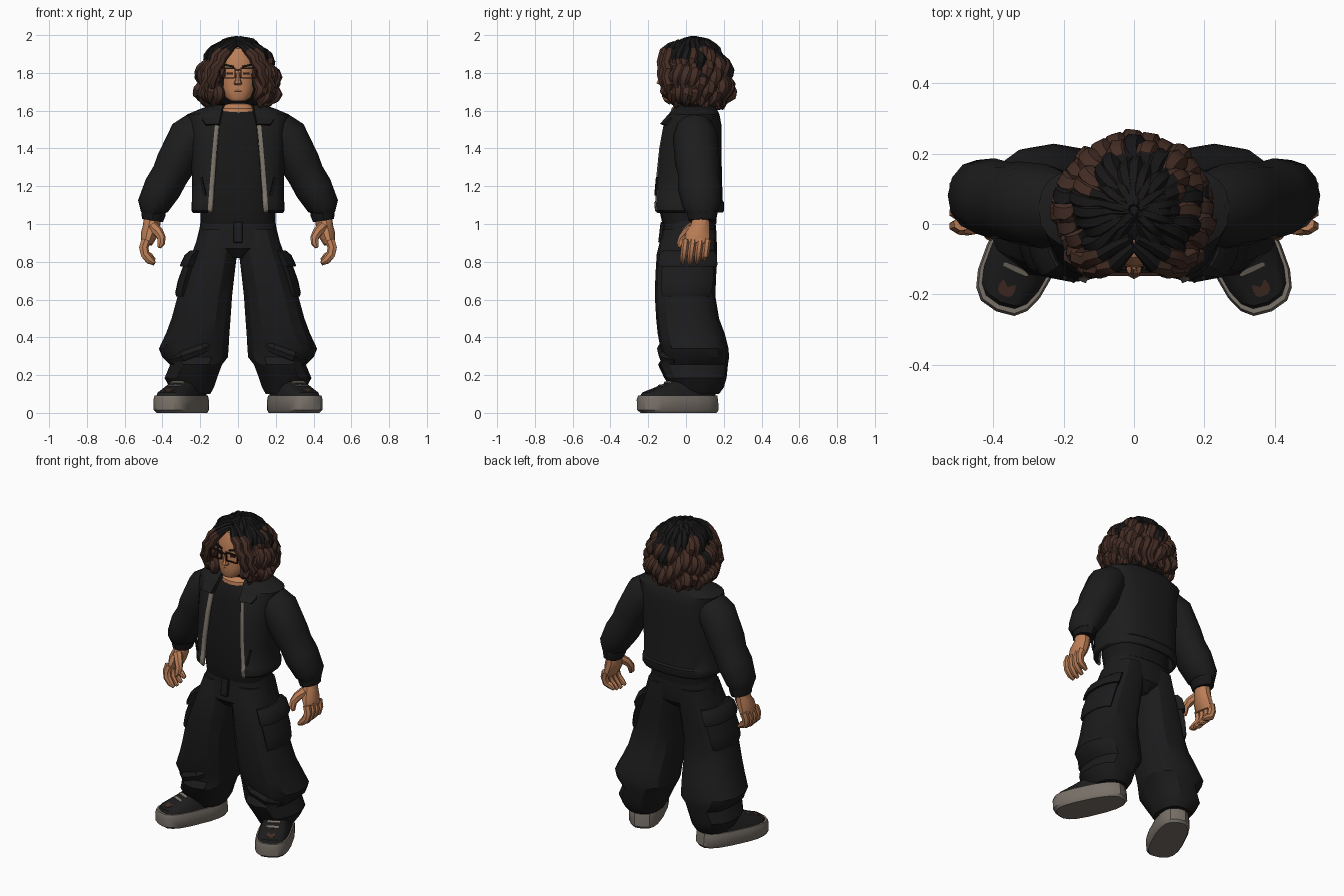
import bpy, bmesh, math, random
from mathutils import Vector, Matrix, Euler

if "Cube" in bpy.data.objects:
    bpy.data.objects.remove(bpy.data.objects["Cube"])

random.seed(4)
MATS = {}


def material(name, r, g, b):
    m = bpy.data.materials.new(name)
    m.diffuse_color = (r, g, b, 1)
    m.use_nodes = True
    m.node_tree.nodes["Principled BSDF"].inputs["Base Color"].default_value = m.diffuse_color
    MATS[name] = m


material("jacket black", .012, .012, .012)
material("shirt black", .009, .009, .009)
material("trouser black", .011, .011, .012)
material("hair black", .009, .008, .008)
material("hair brown", .058, .026, .018)
material("skin", .50, .21, .095)
material("lip brown", .36, .14, .065)
material("sole grey", .19, .165, .14)
material("zip grey", .20, .17, .14)
material("frame brown", .03, .012, .008)


def finish(name, bm, mats, mirror=False, angle=35, rule=None):
    bmesh.ops.recalc_face_normals(bm, faces=bm.faces)
    me = bpy.data.meshes.new(name)
    for m in ([mats] if isinstance(mats, str) else mats):
        me.materials.append(MATS[m])
    if rule:
        for f in bm.faces:
            f.material_index = rule(f.calc_center_median())
    for f in bm.faces:
        f.smooth = True
    bm.to_mesh(me)
    bm.free()
    me.set_sharp_from_angle(angle=math.radians(angle))
    ob = bpy.data.objects.new(name, me)
    bpy.context.collection.objects.link(ob)
    if mirror:
        ob.modifiers.new("mirror", 'MIRROR').use_mirror_merge = False
    return ob


def loft(name, rings, mats, closed=True, **kw):
    """Skin a list of equal point rings; closed rings get end caps."""
    bm = bmesh.new()
    vs = [[bm.verts.new(p) for p in r] for r in rings]
    n = len(rings[0])
    for a, b in zip(vs, vs[1:]):
        for i in range(n if closed else n - 1):
            j = (i + 1) % n
            bm.faces.new((a[i], a[j], b[j], b[i]))
    if closed:
        bm.faces.new(vs[0])
        bm.faces.new(vs[-1])
    return finish(name, bm, mats, **kw)


def spow(v, p):
    return math.copysign(abs(v) ** p, v)


def ring(cx, cy, z, rx, ry, n=16, p=.8, angs=None):
    angs = angs or [math.tau * i / n for i in range(n)]
    return [Vector((cx + rx * spow(math.sin(a), p), cy - ry * spow(math.cos(a), p), z)) for a in angs]


def tube_rings(path, radii, side=Vector((0, 1, 0)), n=8):
    """Rings square to a path; radii are (across, along side)."""
    path = [Vector(p) for p in path]
    out = []
    for i, c in enumerate(path):
        t = (path[min(i + 1, len(path) - 1)] - path[max(i - 1, 0)]).normalized()
        u = side.cross(t).normalized()
        v = t.cross(u)
        a, b = radii[i]
        out.append([c + u * a * math.cos(k * math.tau / n) + v * b * math.sin(k * math.tau / n)
                    for k in range(n)])
    return out


def box(name, c, size, mat, rot=(0, 0, 0), mirror=False, bevel=0):
    bm = bmesh.new()
    m = Matrix.Translation(c) @ Euler(rot).to_matrix().to_4x4() @ Matrix.Diagonal((*size, 1))
    bmesh.ops.create_cube(bm, size=1, matrix=m)
    if bevel:
        bmesh.ops.bevel(bm, geom=bm.edges[:], offset=bevel, segments=1, affect='EDGES')
    return finish(name, bm, mat, mirror)


# Head, neck and face
loft("head", [ring(0, cy, z, rx, ry, 16, .9) for cy, z, rx, ry in (
    (-.08, 1.652, .04, .035), (-.055, 1.67, .068, .07), (-.03, 1.715, .09, .095), (-.01, 1.76, .1, .115),
    (0, 1.81, .105, .125), (.01, 1.88, .105, .13), (.01, 1.93, .085, .105), (.01, 1.955, .03, .04))], "skin")
loft("neck", [ring(0, y, z, rx, ry) for y, z, rx, ry in (
    (.005, 1.56, .1, .09), (.005, 1.612, .09, .082), (.01, 1.635, .066, .064), (.015, 1.72, .06, .058))], "skin")
loft("nose", [ring(0, cy, z, rx, ry, 8, 1) for cy, z, rx, ry in (
    (-.115, 1.735, .018, .02), (-.125, 1.745, .022, .032), (-.122, 1.765, .014, .024), (-.115, 1.82, .009, .014))], "skin")
loft("lips", [ring(0, -.105, z, rx, ry, 10, 1) for z, rx, ry in (
    (1.695, .02, .012), (1.703, .032, .022), (1.709, .036, .018), (1.715, .03, .021), (1.722, .015, .012))], "lip brown")
box("eye", (.045, -.117, 1.797), (.03, .008, .012), "frame brown", (0, 0, .3), True)
box("eyebrow", (.048, -.12, 1.838), (.05, .009, .01), "hair black", (0, -.2, .3), True)

# Glasses: bars of two rectangular frames, bridge and temples
for nm, c, s in (("top", (.055, -.142, 1.824), (.082, .01, .007)), ("bottom", (.055, -.142, 1.774), (.074, .01, .005)),
                 ("inner", (.017, -.142, 1.798), (.005, .01, .05)), ("outer", (.094, -.142, 1.798), (.006, .01, .05)),
                 ("bridge", (.005, -.145, 1.815), (.02, .008, .006)), ("temple", (.1, -.075, 1.82), (.006, .14, .007))):
    box("glasses_" + nm, c, s, "frame brown", mirror=True)

# Hair: dark cap and a fan of curly locks
loft("hair_cap", [ring(0, .045, 1.79 + .197 * math.sin(a), .17 * math.cos(a), .158 * math.cos(a), 18, 1)
                  for a in (math.radians(d) for d in range(-80, 85, 16))], "hair black", angle=60)
PROFILE = [(.012, 1.978), (.075, 1.962), (.125, 1.915), (.162, 1.86), (.18, 1.80), (.192, 1.74), (.192, 1.68), (.165, 1.62)]


def lock(k, s, scale, drop):
    steps, path, rad = 22, [], []
    ph, freq = random.uniform(0, 6.28), random.uniform(20, 25)
    for i in range(steps + 1):
        t = i / steps
        f = t * (len(PROFILE) - 1)
        j = min(int(f), len(PROFILE) - 2)
        r, z = (PROFILE[j][q] + (PROFILE[j + 1][q] - PROFILE[j][q]) * (f - j) for q in (0, 1))
        w = min(1, t * 2.2)
        r = r * scale + .013 * w * math.sin(freq * t + ph)
        az = s - math.copysign(.36, s) * max(0, 1 - abs(s) / 2) * (1 - min(1, 2 * t))
        az += .06 * w * math.cos(freq * t + ph)
        z -= drop * t * t
        path.append((r * math.sin(az), .04 - .93 * r * math.cos(az), z))
        q = (.016 + .017 * min(1, t * 2)) * (1 + .18 * math.sin(freq * t + ph + 1))
        q *= 1 if t < .85 else 1 - (t - .85) * 4.5
        rad.append((q, q))
    cut = random.uniform(1.86, 1.94) if k % 6 else 1.78
    loft(f"hair_lock_{k}", tube_rings(path, rad, Vector((math.cos(s), math.sin(s), 0)), 7),
         ["hair black", "hair brown"], angle=40, rule=lambda c: int(c.z < cut))


N = 23
for k in range(N):
    s = .66 + (math.tau - 1.32) * k / (N - 1)
    s = s if s <= math.pi else s - math.tau
    lock(k + 1, s, random.uniform(.95, 1.04), -.03 + .035 * abs(s) / math.pi + random.uniform(-.012, .012))
for k in range(14):  # under layer fills the gaps
    s = (1 if k % 2 else -1) * (.85 + 2.2 * (k // 2) / 6)
    lock(N + 1 + k, s, .86, random.uniform(-.02, .02))
# Parted fringe
for k, pts in enumerate((
        ((.0, -.06, 1.955), (.03, -.088, 1.94), (.055, -.115, 1.915), (.085, -.118, 1.885), (.092, -.13, 1.855), (.12, -.122, 1.825),
         (.122, -.13, 1.79), (.14, -.118, 1.755), (.135, -.12, 1.715)),
        ((.01, -.04, 1.965), (.05, -.06, 1.945), (.09, -.085, 1.915), (.118, -.092, 1.885), (.13, -.105, 1.85), (.155, -.092, 1.815),
         (.155, -.105, 1.775), (.175, -.09, 1.735), (.165, -.095, 1.69)))):
    rad = [(q, q) for q in (.014, .02, .025, .03, .026, .03, .025, .028, .01)]
    loft(f"hair_fringe_{k}", tube_rings(pts, rad, n=7), ["hair black", "hair brown"], mirror=True, angle=40,
         rule=lambda c: int(c.z < 1.925))

# Shirt
loft("shirt", [ring(0, (a + b) / 2, z, rx, (b - a) / 2, 20) for z, rx, a, b in (
    (1.0, .197, -.125, .16), (1.07, .2, -.14, .165), (1.3, .2, -.13, .15), (1.5, .19, -.11, .14),
    (1.575, .13, -.09, .12), (1.603, .09, -.073, .1))], "shirt black")


# Open jacket body with zip strips along the opening
def jacket_ring(z, rx, yf, yb, x0, n=22, p=.75):
    a0, a1 = (math.asin((x / rx) ** (1 / p)) for x in (x0, x0 + .02))
    angs = [a0] + [a1 + (math.tau - 2 * a1) * i / n for i in range(n + 1)] + [math.tau - a0]
    return ring(0, (yf + yb) / 2, z, rx, (yb - yf) / 2, p=p, angs=angs)


def zip_rule(c):
    edge = .135 - (c.z - 1.08) * .075
    return int(c.y < -.08 and abs(c.x) < edge + .016 and c.z < 1.53)


jacket = loft("jacket_body", [jacket_ring(*r) for r in (
    (1.065, .23, -.162, .187, .135), (1.075, .238, -.172, .192, .135), (1.11, .238, -.175, .193, .133),
    (1.12, .233, -.168, .185, .132), (1.25, .235, -.16, .18, .123), (1.4, .24, -.14, .178, .111),
    (1.52, .25, -.115, .178, .1), (1.575, .262, -.082, .168, .088), (1.603, .19, -.05, .155, .08), (1.625, .12, -.03, .13, .07))],
    ["jacket black", "zip grey"], closed=False, rule=zip_rule)
sol = jacket.modifiers.new("cloth thickness", 'SOLIDIFY')
sol.thickness, sol.offset = .02, 0

# Collar: two pointed flaps and a band behind the neck
flap = [Vector(p) for p in ((.08, -.05, 1.63), (.14, .0, 1.63), (.19, -.09, 1.555), (.172, -.122, 1.53), (.1, -.138, 1.53))]
loft("collar_flap", [flap, [p + Vector((0, .03, -.012)) for p in flap]], "jacket black", mirror=True)
band = [ring(0, .05, z, r, r * .85, 16, .9) for z, r in ((1.59, .15), (1.63, .135), (1.635, .12), (1.6, .11))]
loft("collar_band", [[p + Vector((0, 0, (p.y - .09) * .6)) for p in r] for r in band], "jacket black")
box("jacket_pocket", (.185, -.157, 1.2), (.012, .01, .1), "shirt black", (0, .25, .35), True)

# Sleeves and cuffs
loft("sleeve", tube_rings(
    [(.20, .045, 1.505), (.255, .05, 1.465), (.33, .06, 1.32), (.36, .068, 1.26), (.40, .072, 1.19), (.45, .082, 1.095), (.452, .085, 1.06)],
    [(.1, .10), (.112, .12), (.106, .118), (.098, .108), (.1, .115), (.085, .1), (.062, .08)], n=12),
    "jacket black", mirror=True)
loft("cuff", tube_rings([(.445, .085, 1.08), (.448, .086, 1.05), (.453, .086, 1.018)], [(.064, .08), (.064, .08), (.056, .072)], n=12),
     "shirt black", mirror=True)

# Hands: palm, four curled fingers and a thumb
loft("palm", tube_rings([(.453, .08, 1.04), (.458, .075, .985), (.472, .062, .94), (.484, .058, .895)],
                        [(.045, .045), (.046, .052), (.044, .068), (.03, .07)], n=10), "skin", mirror=True)
for k in range(4):
    y, tip = .0 + .038 * k, (.005, 0, .006, .02)[k]
    loft(f"finger_{k}", tube_rings(
        [(.488, y, .915), (.5, y - .006, .875), (.492, y - .012, .838), (.468, y - .016, .806 + tip), (.442, y - .018, .788 + tip)],
        [(.026, .02), (.026, .02), (.025, .019), (.022, .017), (.01, .01)], n=7), "skin", mirror=True)
loft("thumb", tube_rings([(.45, .035, .985), (.42, .0, .955), (.405, -.02, .925), (.408, -.03, .895), (.418, -.034, .875)],
                         [(.03, .028), (.027, .026), (.023, .022), (.02, .019), (.009, .009)], n=7), "skin", mirror=True)

# Trousers
loft("trouser_hips", [ring(0, cy, z, rx, ry, 20) for cy, z, rx, ry in (
    (.018, 1.035, .195, .138), (.018, .98, .203, .14), (.012, .92, .218, .146), (.005, .87, .215, .146), (.0, .82, .06, .1))],
    "trouser black")


def leg(z, a, b, c, d, grow=0, angs=None):
    return ring((a + b) / 2, (c + d) / 2, z, (b - a) / 2 + grow, (d - c) / 2 + grow, 14, .85, angs)


loft("trouser_leg", [leg(*r) for r in (
    (.97, .0, .204, -.122, .16), (.9, .0, .226, -.14, .163), (.84, .003, .248, -.155, .163), (.73, .016, .285, -.162, .16),
    (.62, .028, .322, -.165, .155), (.5, .036, .355, -.158, .175), (.42, .042, .385, -.15, .205), (.34, .046, .423, -.135, .225),
    (.295, .05, .405, -.125, .228), (.255, .082, .362, -.148, .222), (.185, .108, .392, -.115, .215),
    (.135, .125, .365, -.08, .2), (.1, .145, .34, -.06, .175))], "trouser black", mirror=True, angle=28)
loft("knee_fold", tube_rings([(.1, -.08, .38), (.19, -.128, .34), (.29, -.118, .3), (.36, -.06, .28)],
                             [(.01, .02), (.026, .028), (.028, .03), (.01, .02)], Vector((0, 0, 1)), 6), "trouser black", mirror=True)


# Cargo pockets wrapped round the outer thigh
def pocket_ring(z, grow, lo, hi):
    f = (z - .62) / .22
    a, b, c, d = (q + (p - q) * f for p, q in ((.003, .028), (.248, .322), (-.155, -.165), (.163, .155)))
    angs = [math.radians(lo + (hi - lo) * i / 6) for i in range(7)]
    return leg(z, a, b, c, d, grow, angs) + leg(z, a, b, c, d, -.01, angs[::-1])


loft("cargo_pocket", [pocket_ring(*r, 48, 140) for r in ((.615, .004), (.635, .016), (.7, .024), (.78, .022))],
     "trouser black", mirror=True)
loft("cargo_flap", [pocket_ring(*r, 45, 143) for r in ((.775, .036), (.785, .04), (.835, .034), (.86, .012))],
     "trouser black", mirror=True)
box("trouser_fly", (0, -.131, .955), (.05, .02, .11), "trouser black", (-.12, 0, 0), False, .004)

# Shoes, turned outwards
D, S, C = Vector((.42, -.907, 0)), Vector((.907, .42, 0)), Vector((.296, -.042, 0))


def foot(z, u0, u1, w, n=18, p=.7, slope=0):
    pts = []
    for i in range(n):
        a = math.tau * i / n
        u = spow(math.cos(a), p) * (u1 - u0) / 2
        pts.append(C + D * ((u0 + u1) / 2 + u) + S * w * spow(math.sin(a), p) * (1 + .08 * math.cos(a))
                   + Vector((0, 0, z - slope * u)))
    return pts


loft("shoe_sole", [foot(*r) for r in ((0, -.215, .205, .092), (.015, -.226, .224, .102), (.07, -.222, .227, .103),
                                      (.092, -.218, .22, .098))], "sole grey", mirror=True)
loft("shoe_upper", [foot(*r) for r in ((.08, -.212, .213, .093), (.108, -.208, .198, .086), (.125, -.2, .15, .08),
                                       (.15, -.195, .085, .07), (.175, -.18, .03, .06))], "jacket black", mirror=True)
loft("toe_patch", [foot(z, .128, .178, .024, 12, .8, .3) for z in (.113, .124)], "hair brown", mirror=True)
for k, (u, z) in enumerate(((.095, .143), (.06, .16), (.03, .174))):
    loft(f"shoe_lace_{k}", [foot(z + h, u - .007, u + .007, .042, 8, .6, .5) for h in (-.015, .005)], "zip grey", mirror=True)
